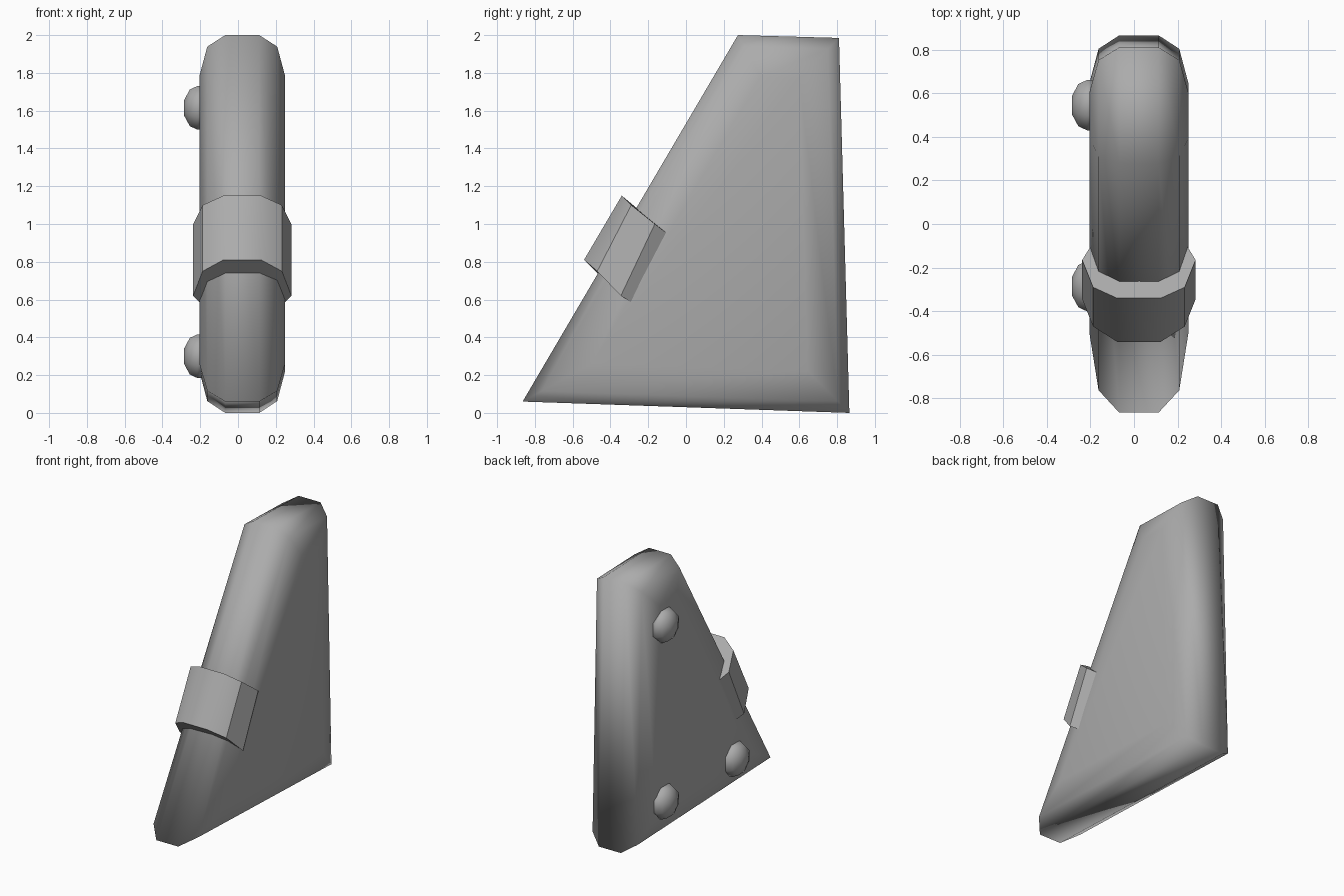
import bpy, bmesh, math
from mathutils import Vector

cube = bpy.data.objects.get("Cube")
if cube:
    bpy.data.objects.remove(cube, do_unlink=True)

grey = bpy.data.materials.new("mid_grey")
grey.use_nodes = True
colour = (0.41, 0.41, 0.41, 1)
grey.diffuse_color = colour
grey.node_tree.nodes["Principled BSDF"].inputs["Base Color"].default_value = colour

MID_X = 0.0225


def loft(name, rings, sharp_angle=180):
    """Skin matching closed rings of points, cap both ends, shade smooth."""
    bm = bmesh.new()
    loops = [[bm.verts.new(p) for p in ring] for ring in rings]
    n = len(loops[0])
    for a, b in zip(loops, loops[1:]):
        for i in range(n):
            j = (i + 1) % n
            bm.faces.new((a[i], a[j], b[j], b[i]))
    bm.faces.new(loops[0])
    bm.faces.new(loops[-1])
    bmesh.ops.recalc_face_normals(bm, faces=bm.faces)
    for f in bm.faces:
        f.smooth = True
    for e in bm.edges:
        e.smooth = e.calc_face_angle() < math.radians(sharp_angle)
    mesh = bpy.data.meshes.new(name)
    bm.to_mesh(mesh)
    bm.free()
    mesh.materials.append(grey)
    obj = bpy.data.objects.new(name, mesh)
    bpy.context.collection.objects.link(obj)


def inset(outline, d):
    """Move every edge of a counter-clockwise outline inward by d."""
    pts = [Vector(p) for p in outline]
    result = []
    for i, p in enumerate(pts):
        e1 = (p - pts[i - 1]).normalized()
        e2 = (pts[(i + 1) % len(pts)] - p).normalized()
        n1, n2 = Vector((-e1.y, e1.x)), Vector((-e2.y, e2.x))
        result.append(p + (n1 + n2) * d / (1 + n1.dot(n2)))
    return result


# Wedge body: side outline in (y, z), rounded towards both sides
outline = [(-0.865, 0.06), (0.865, 0.0), (0.81, 1.985), (0.275, 2.0)]
layers = [(-0.2275, 0.215), (-0.185, 0.06), (-0.09, 0),
          (0.09, 0), (0.185, 0.06), (0.2275, 0.215)]
loft("wedge_body",
     [[(MID_X + x, p.x, p.y) for p in inset(outline, d)] for x, d in layers])


# Faceted collar around the sloping edge
def collar_ring(half):
    return ([(MID_X + x, y, z) for x, y, z in half]
            + [(MID_X - x, y, z) for x, y, z in reversed(half)])


upper = [(0.10, -0.34, 1.15), (0.21, -0.29, 1.10),
         (0.26, -0.165, 1.0), (0.22, -0.10, 0.95)]
lower = [(0.10, -0.54, 0.81), (0.21, -0.47, 0.75),
         (0.26, -0.345, 0.62), (0.22, -0.28, 0.58)]
loft("collar", [collar_ring(upper), collar_ring(lower)], sharp_angle=36)


# Three domed studs on one side
def stud(name, y, z, sides=8):
    profile = [(-0.19, 0.125), (-0.215, 0.125), (-0.255, 0.105), (-0.285, 0.045)]
    rings = []
    for x, r in profile:
        angles = [math.tau * (i + 0.5) / sides for i in range(sides)]
        rings.append([(x, y + r * math.cos(a), z + r * math.sin(a)) for a in angles])
    loft(name, rings)


stud("top_stud", 0.545, 1.615)
stud("back_stud", 0.545, 0.30)
stud("front_stud", -0.285, 0.30)
